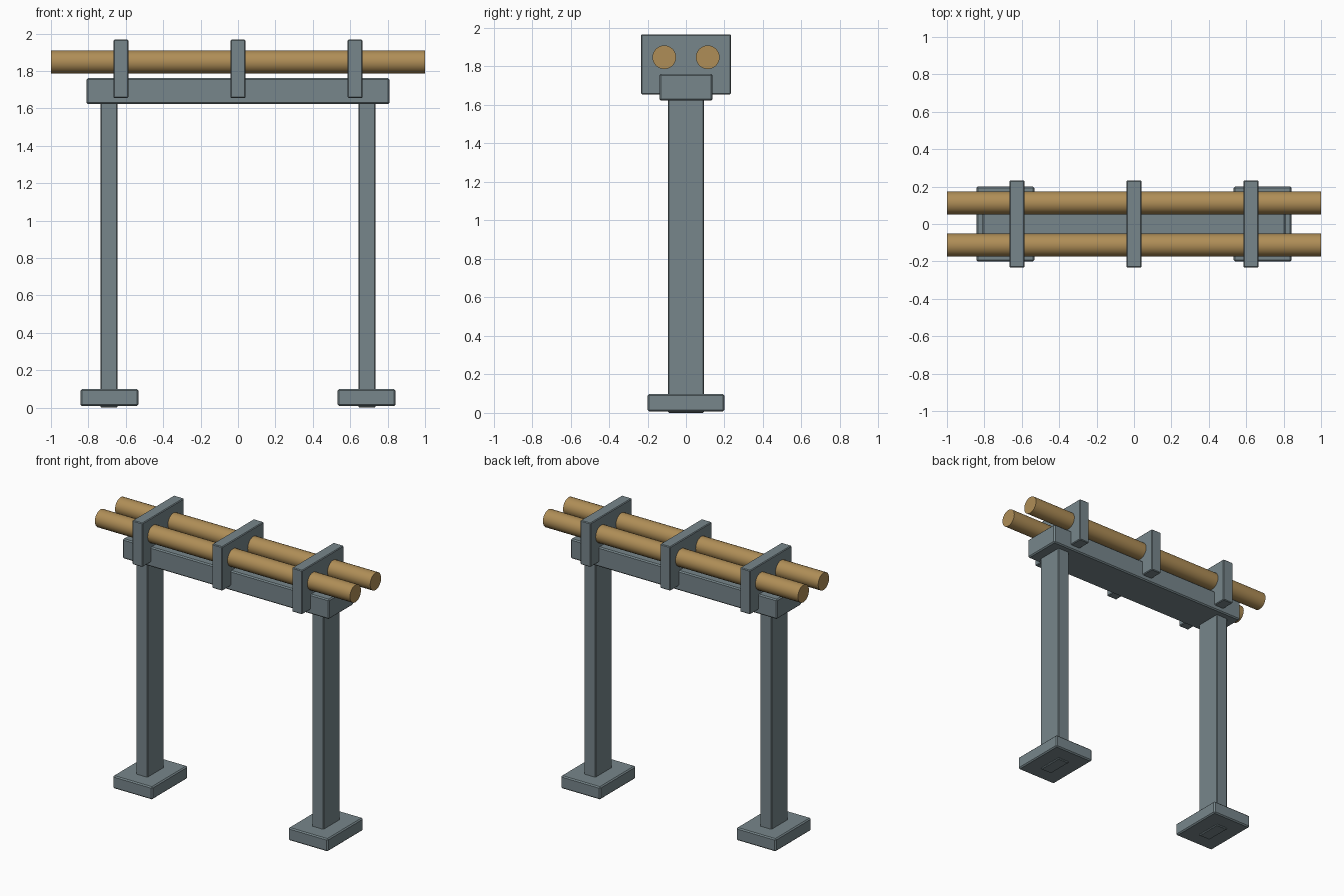
import bpy, math

if "Cube" in bpy.data.objects:
    bpy.data.objects.remove(bpy.data.objects["Cube"])


def material(name, rgb):
    m = bpy.data.materials.new(name)
    m.diffuse_color = (*rgb, 1.0)
    m.use_nodes = True
    m.node_tree.nodes["Principled BSDF"].inputs["Base Color"].default_value = m.diffuse_color
    return m


steel = material("blue_grey_steel", (0.185, 0.24, 0.26))
brass = material("tan_pipe", (0.43, 0.27, 0.095))


def box(name, center, size, bevel=0.008):
    """Box with slightly softened edges."""
    bpy.ops.mesh.primitive_cube_add(size=1, location=center)
    o = bpy.context.object
    o.name = name
    o.scale = size
    bpy.ops.object.transform_apply(location=False, rotation=False, scale=True)
    b = o.modifiers.new("soft_edges", 'BEVEL')
    b.width = bevel
    b.segments = 1
    o.data.materials.append(steel)
    return o


# Feet and posts; the posts poke slightly through the foot plates
for side, s in (("left", -1), ("right", 1)):
    box(f"{side}_foot", (s * 0.688, 0, 0.053), (0.31, 0.40, 0.09))
    box(f"{side}_post", (s * 0.69, 0, 0.83), (0.09, 0.186, 1.66), 0.005)

# Cross beam on top of the posts
box("cross_beam", (0, 0, 1.692), (1.62, 0.276, 0.14))

# Clamp blocks holding the pipes
for name, x in (("left", -0.626), ("middle", 0), ("right", 0.626)):
    box(f"{name}_clamp", (x, 0, 1.811), (0.08, 0.466, 0.312), 0.005)

# Two long pipes
for name, y in (("front", -0.113), ("back", 0.113)):
    bpy.ops.mesh.primitive_cylinder_add(
        vertices=24, radius=0.0615, depth=2.0,
        location=(0, y, 1.848), rotation=(0, math.pi / 2, 0))
    pipe = bpy.context.object
    pipe.name = f"{name}_pipe"
    pipe.data.materials.append(brass)
    bpy.ops.object.shade_smooth_by_angle(angle=math.radians(35))
